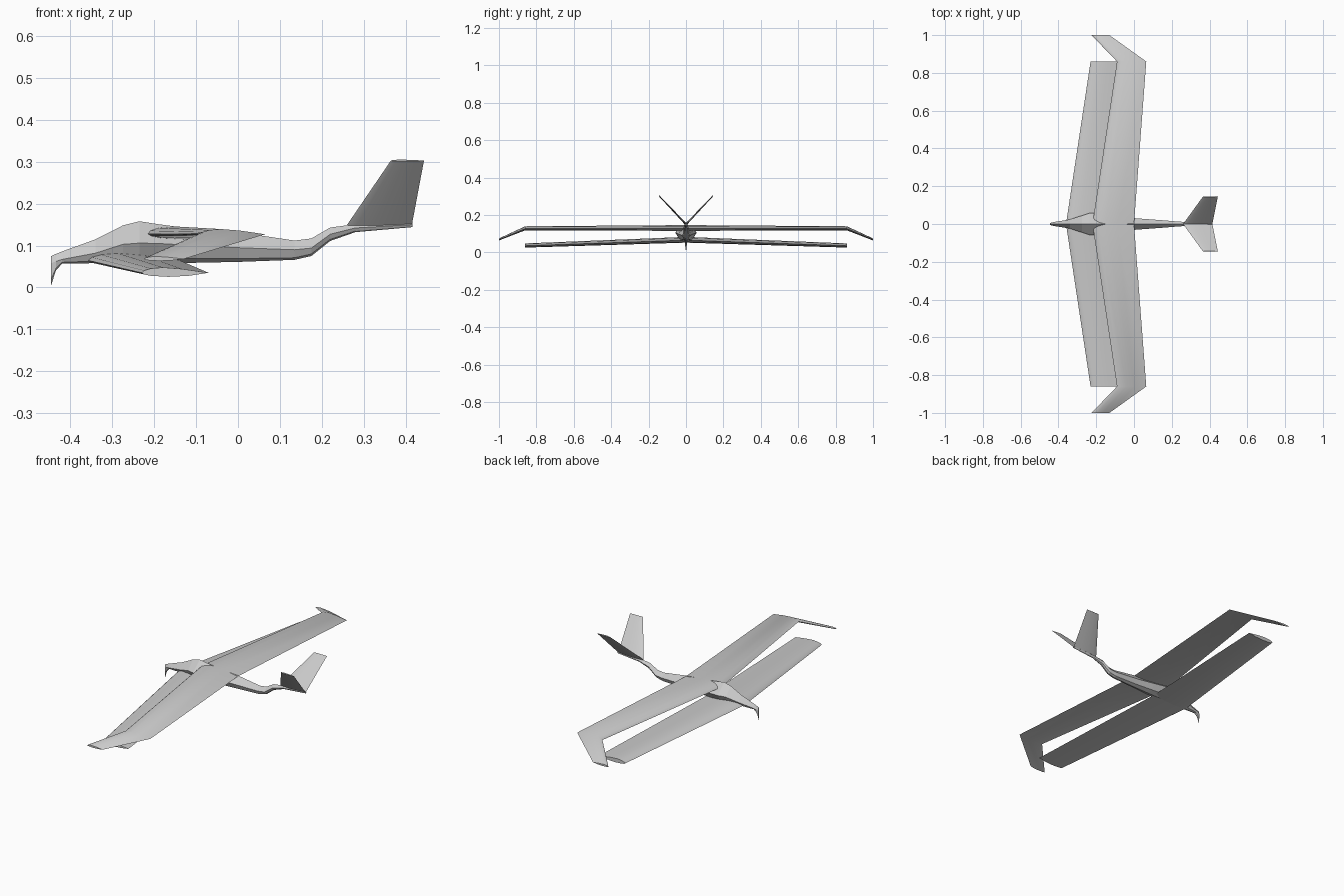
import bpy
import bmesh

cube = bpy.data.objects.get("Cube")
if cube:
    bpy.data.objects.remove(cube, do_unlink=True)

grey = bpy.data.materials.new("light grey")
grey.use_nodes = True
colour = (0.6, 0.6, 0.6, 1)
grey.diffuse_color = colour
grey.node_tree.nodes["Principled BSDF"].inputs["Base Color"].default_value = colour


def loft(name, rings, smooth=None):
    """Skin a row of equal rings and cap both ends."""
    bm = bmesh.new()
    rows = [[bm.verts.new(p) for p in ring] for ring in rings]
    n = len(rows[0])
    for a, b in zip(rows, rows[1:]):
        for i in range(n):
            j = (i + 1) % n
            bm.faces.new((a[i], a[j], b[j], b[i]))
    bm.faces.new(rows[0])
    bm.faces.new(rows[-1])
    bmesh.ops.recalc_face_normals(bm, faces=bm.faces)
    mesh = bpy.data.meshes.new(name)
    bm.to_mesh(mesh)
    bm.free()
    mesh.materials.append(grey)
    obj = bpy.data.objects.new(name, mesh)
    bpy.context.collection.objects.link(obj)
    if smooth:
        bpy.ops.object.select_all(action="DESELECT")
        obj.select_set(True)
        bpy.context.view_layer.objects.active = obj
        bpy.ops.object.shade_smooth_by_angle(angle=smooth)
    return obj


# Airfoil outline: chord fraction, height over chord
AIRFOIL = [(0, 0), (.04, .035), (.14, .065), (.32, .08), (.6, .058), (1, 0),
           (.7, -.045), (.4, -.06), (.14, -.045), (.04, -.025)]


def foil(lead, trail, y, z, thickness=1.0):
    chord = trail - lead
    return [(lead + t * chord, y, z + h * chord * thickness) for t, h in AIRFOIL]


# Two pairs of wings, the upper pair with drooped forward-swept tips
for side, label in ((1, "right"), (-1, "left")):
    loft("upper_wing_" + label, [
        foil(-.22, 0, 0, .128),
        foil(-.09, .065, .86 * side, .127),
        foil(-.225, -.13, side, .068, .8)], .6)
    loft("lower_wing_" + label, [
        foil(-.36, -.14, 0, .065),
        foil(-.23, -.07, .86 * side, .035)], .6)

# Body stations: x, half width, top, widest height, lower edge, bottom
STATIONS = [
    (-.446, .004, .075, .058, .02, .005),
    (-.435, .008, .080, .062, .045, .04),
    (-.42, .011, .086, .067, .06, .057),
    (-.34, .024, .115, .082, .063, .058),
    (-.275, .045, .148, .103, .068, .058),
    (-.235, .058, .158, .106, .07, .058),
    (-.19, .056, .151, .105, .07, .058),
    (-.1, .044, .139, .1, .069, .059),
    (0, .031, .132, .095, .069, .061),
    (.135, .021, .112, .09, .071, .066),
    (.175, .018, .117, .094, .08, .075),
    (.22, .014, .143, .127, .115, .111),
    (.28, .01, .151, .142, .135, .132),
    (.416, .005, .155, .150, .146, .144),
]
loft("body", [[(x, 0, top), (x, w, mid), (x, .6 * w, low), (x, 0, bottom),
               (x, -.6 * w, low), (x, -w, mid)]
              for x, w, top, mid, low, bottom in STATIONS])

# V-shaped tail of two thin tapered fins
for side, label in ((1, "right"), (-1, "left")):
    rings = []
    for lead, trail, y, z in ((.26, .415, 0, .149), (.365, .444, .145, .303)):
        chord = trail - lead
        rings.append([(lead + t * chord, side * (y - .35 * h * chord),
                       z + .35 * h * chord) for t, h in AIRFOIL])
    loft("tail_fin_" + label, rings, .6)
